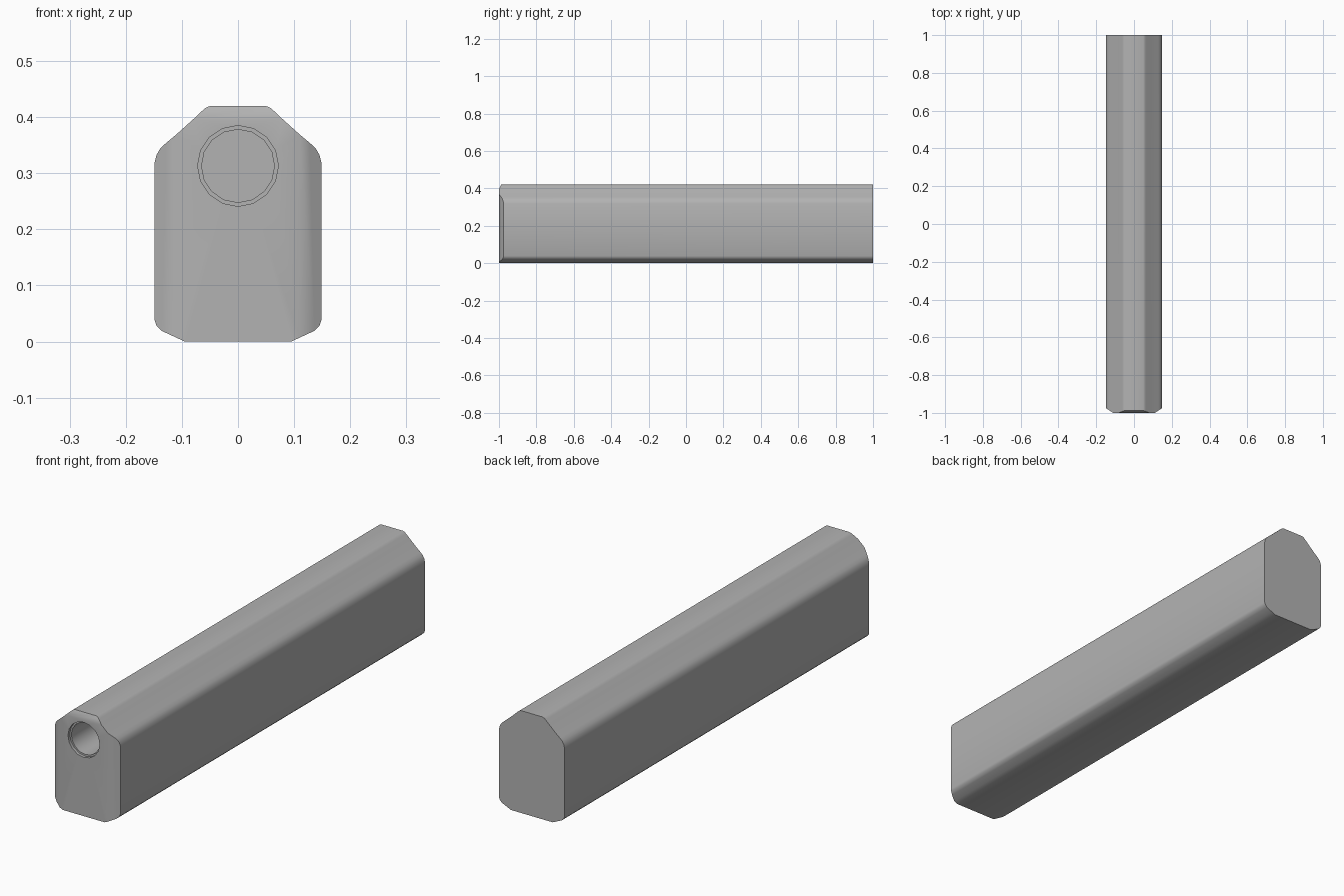
import bpy, bmesh, math

if "Cube" in bpy.data.objects:
    bpy.data.objects.remove(bpy.data.objects["Cube"])

# Half profile of the long housing, bottom to top (x, z)
HALF = [(0.095, 0.0), (0.110, 0.007), (0.136, 0.019), (0.145, 0.028),
        (0.149, 0.039), (0.149, 0.318), (0.145, 0.333), (0.138, 0.345),
        (0.128, 0.354), (0.110, 0.369), (0.080, 0.396), (0.063, 0.412),
        (0.057, 0.417), (0.049, 0.420)]
N = len(HALF)
profile = HALF + [(-x, z) for x, z in reversed(HALF)]
LOW, HIGH, TOP = 1, 9, 10      # profile points where the nose chamfers start
BORE_Z, SIDES = 0.313, 16

bm = bmesh.new()


def ring(points):
    return [bm.verts.new(p) for p in points]


def bridge(a, b):
    n = len(a)
    for i in range(n):
        j = (i + 1) % n
        bm.faces.new((a[i], a[j], b[j], b[i]))


def circle(radius, y):
    return ring([(radius * math.sin(2 * math.pi * i / SIDES), y,
                  BORE_Z + radius * math.cos(2 * math.pi * i / SIDES))
                 for i in range(SIDES)])


# Front end: side chamfers and a small top chamfer cut back the nose
def nose_y(x, z):
    side = 0.025 * max(0, abs(x) - 0.110) / 0.039
    top = 0.012 * max(0, z - 0.396) / 0.024
    return -1 + side + top


# Body shell
back = ring([(x, 1.0, z) for x, z in profile])
front = ring([(x, nose_y(x, z), z) for x, z in profile])
bm.faces.new(back)
bridge(back, front)

# Chamfer faces: right, left, top
bm.faces.new(front[LOW:HIGH + 1])
bm.faces.new(front[2 * N - 1 - HIGH:2 * N - LOW])
bm.faces.new(front[TOP:2 * N - TOP])

# Bore with a shallow counterbore step
rim = circle(0.072, -1.0)
step = circle(0.072, -0.988)
inner = circle(0.065, -0.988)
floor = circle(0.065, -0.6)
bridge(rim, step)
bridge(step, inner)
bridge(inner, floor)
bm.faces.new(floor)

# Flat nose face around the bore
outline = [front[i] for i in (0, LOW, HIGH, TOP)]
outline += [front[2 * N - 1 - i] for i in (TOP, HIGH, LOW, 0)]
edges = []
for loop in (outline, rim):
    for a, b in zip(loop, loop[1:] + loop[:1]):
        edges.append(bm.edges.get((a, b)) or bm.edges.new((a, b)))
bmesh.ops.triangle_fill(bm, use_beauty=True, edges=edges)
bmesh.ops.recalc_face_normals(bm, faces=bm.faces)

mesh = bpy.data.meshes.new("housing")
bm.to_mesh(mesh)
bm.free()
housing = bpy.data.objects.new("housing", mesh)
bpy.context.collection.objects.link(housing)

# Dark grey metal
metal = bpy.data.materials.new("dark_metal")
metal.diffuse_color = (0.45, 0.45, 0.45, 1)
metal.use_nodes = True
metal.node_tree.nodes["Principled BSDF"].inputs["Base Color"].default_value = metal.diffuse_color
mesh.materials.append(metal)

bpy.context.view_layer.objects.active = housing
housing.select_set(True)
bpy.ops.object.shade_smooth_by_angle(angle=math.radians(40))
